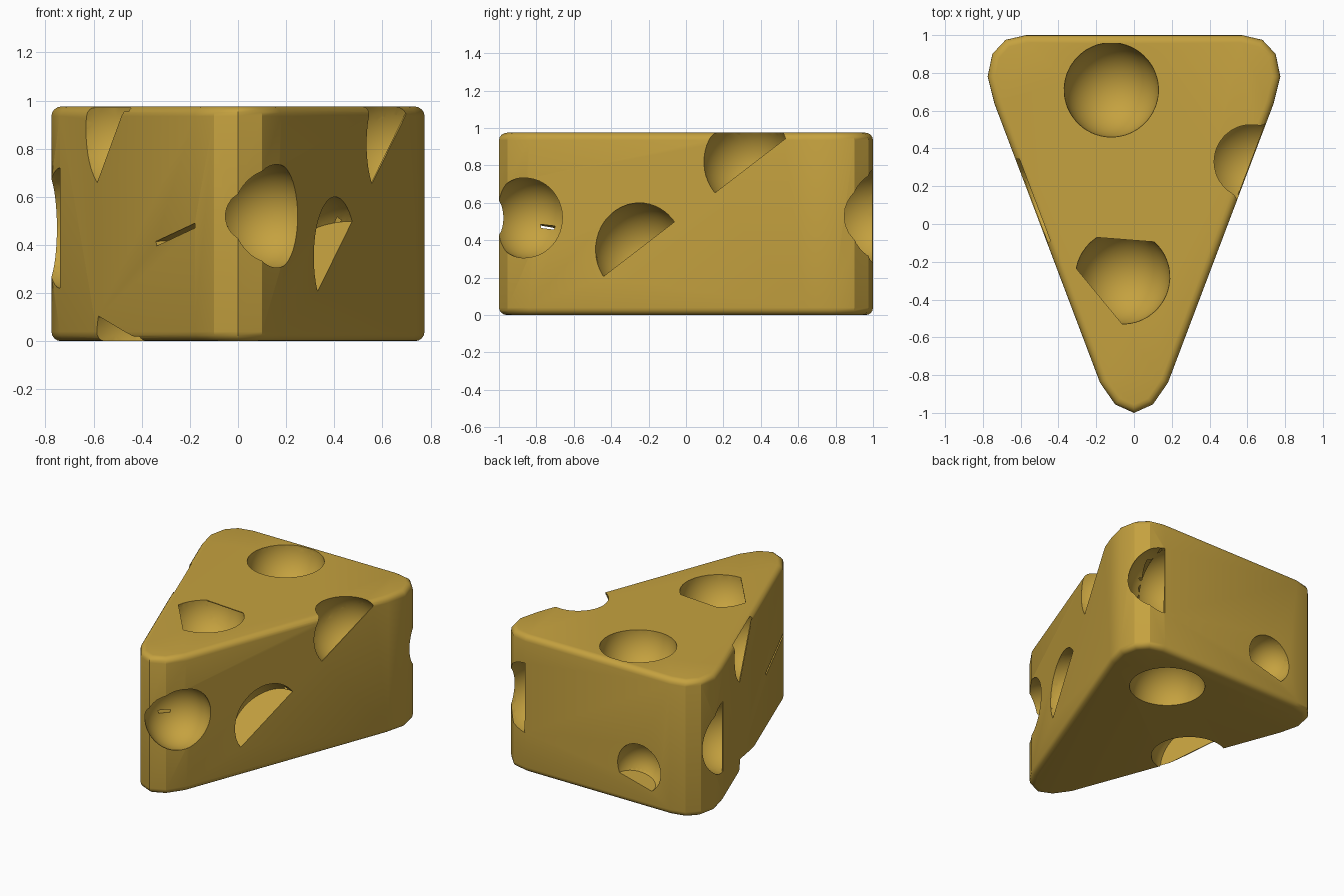
import bpy, bmesh
from mathutils import Vector

if "Cube" in bpy.data.objects:
    bpy.data.objects.remove(bpy.data.objects["Cube"])

H, LID = 0.975, 0.006
mat = bpy.data.materials.new("cheese")
mat.diffuse_color = (0.56, 0.36, 0.05, 1)
mat.use_nodes = True
mat.node_tree.nodes["Principled BSDF"].inputs["Base Color"].default_value = mat.diffuse_color


def make_object(name, bm):
    mesh = bpy.data.meshes.new(name)
    bmesh.ops.recalc_face_normals(bm, faces=bm.faces)
    bm.to_mesh(mesh)
    bm.free()
    mesh.materials.append(mat)
    ob = bpy.data.objects.new(name, mesh)
    bpy.context.collection.objects.link(ob)
    return ob


# Wedge body: mirrored triangular outline with rounded corners and soft rims
half = [(0.10, -0.955), (0.18, -0.84), (0.74, 0.64), (0.775, 0.78),
        (0.75, 0.90), (0.68, 0.975), (0.57, 1.0)]
outline = [(0, -1)] + half + [(-x, y) for x, y in reversed(half)]
bm = bmesh.new()
base = bm.faces.new([bm.verts.new((x, y, 0)) for x, y in outline])
ext = bmesh.ops.extrude_face_region(bm, geom=[base])
bmesh.ops.translate(bm, vec=(0, 0, H),
                    verts=[v for v in ext["geom"] if isinstance(v, bmesh.types.BMVert)])
rims = [e for e in bm.edges if abs(e.verts[0].co.z - e.verts[1].co.z) < 1e-5]
bmesh.ops.bevel(bm, geom=rims, offset=0.04, segments=4, profile=0.5, affect='EDGES')
body = make_object("cheese_wedge", bm)

# Wall planes: (point, outward normal)
RIGHT = (Vector((0.74, 0.64, 0)), Vector((0.935, -0.354, 0)))
LEFT = (Vector((-0.74, 0.64, 0)), Vector((-0.935, -0.354, 0)))
BACK = (Vector((0, 1, 0)), Vector((0, 1, 0)))
TOP = (Vector((0, 0, H)), Vector((0, 0, 1)))


def side(sign, y, z):
    return Vector((sign * (0.4976 + 0.379 * y), y, z))


def carve(centre, r, planes):
    """Subtract a sphere trimmed by (point, outward normal) planes."""
    bm = bmesh.new()
    bmesh.ops.create_uvsphere(bm, u_segments=48, v_segments=24, radius=r)
    bmesh.ops.rotate(bm, verts=bm.verts, cent=(0, 0, 0),
                     matrix=Vector((0, 0, 1)).rotation_difference(Vector((0.3, 0.5, 0.8))).to_matrix())
    bmesh.ops.translate(bm, verts=bm.verts, vec=centre)
    for point, normal in planes:
        cut = bmesh.ops.bisect_plane(bm, geom=bm.verts[:] + bm.edges[:] + bm.faces[:],
                                     plane_co=point, plane_no=normal, clear_outer=True)
        edges = [e for e in cut["geom_cut"] if isinstance(e, bmesh.types.BMEdge)]
        if edges:
            bmesh.ops.holes_fill(bm, edges=edges)
    cutter = make_object("hole_cutter", bm)
    cutter.hide_render = True
    mod = body.modifiers.new("hole", 'BOOLEAN')
    mod.operation, mod.solver, mod.object = 'DIFFERENCE', 'EXACT', cutter
    bpy.context.view_layer.objects.active = body
    bpy.ops.object.modifier_apply(modifier=mod.name)
    bpy.data.objects.remove(cutter)


def hole(centre, r=0.25, wall=None, chords=(), extra=(), cavity=True):
    """Round hole; chords (kept on their left from outside) leave a thin skin over the rest."""
    extra = list(extra)
    if wall and cavity:
        carve(centre, r, extra + [(wall[0] - wall[1] * LID, wall[1])])
    cuts = [(Vector(a), (Vector(b) - Vector(a)).cross(wall[1]).normalized()) for a, b in chords]
    carve(centre, r, extra + cuts)


# Top holes
hole((-0.12, 0.71, H), wall=TOP, chords=[((0.1, 0.955, H), (-0.3, 0.955, H))])
hole((-0.06, -0.28, H), wall=TOP, chords=[((-0.31, -0.23, H), (-0.07, -0.52, H)),
                                          ((0.11, -0.095, H), (-0.21, -0.07, H))])
# Bottom holes
hole((0.25, 0.64, 0))
hole((-0.45, 0.03, 0), wall=LEFT, chords=[(side(-1, -0.2, 0.01), side(-1, 0.24, 0.11))])
# Right wall holes
hole((0.12, -0.84, 0.52), r=0.22)
hole(side(1, -0.25, 0.35), wall=RIGHT, chords=[(side(1, -0.45, 0.2), side(1, -0.06, 0.5))])
hole((0.62, 0.33, 0.82), wall=RIGHT, chords=[(side(1, 0.15, 0.65), side(1, 0.54, 0.95))])
# Left wall holes and slit
hole(side(-1, 0.12, 0.88), wall=LEFT, chords=[(side(-1, 0.22, 0.67), side(-1, -0.07, 0.97))],
     extra=[(TOP[0] - TOP[1] * LID, TOP[1])])
hole(side(-1, -0.63, 0.445), r=0.23, wall=LEFT, cavity=False,
     chords=[(side(-1, -0.416, 0.395), side(-1, -0.84, 0.47)),
             (side(-1, -0.84, 0.49), side(-1, -0.416, 0.415))])
# Back corner holes and back hole
hole((-0.74, 0.64, 0.47), wall=LEFT, chords=[(side(-1, 0.64, 0.2), side(-1, 0.64, 0.7))])
hole((0.55, 0.98, 0.53), wall=BACK, chords=[((0.57, 1, 0.2), (0.57, 1, 0.8))])
hole((-0.33, 1.0, 0.27), r=0.17, wall=BACK, chords=[((-0.17, 1, 0.2), (-0.48, 1, 0.12))])

# Smooth shading with crisp hole rims
bpy.ops.object.select_all(action='DESELECT')
body.select_set(True)
bpy.context.view_layer.objects.active = body
bpy.ops.object.shade_smooth_by_angle(angle=0.5)
